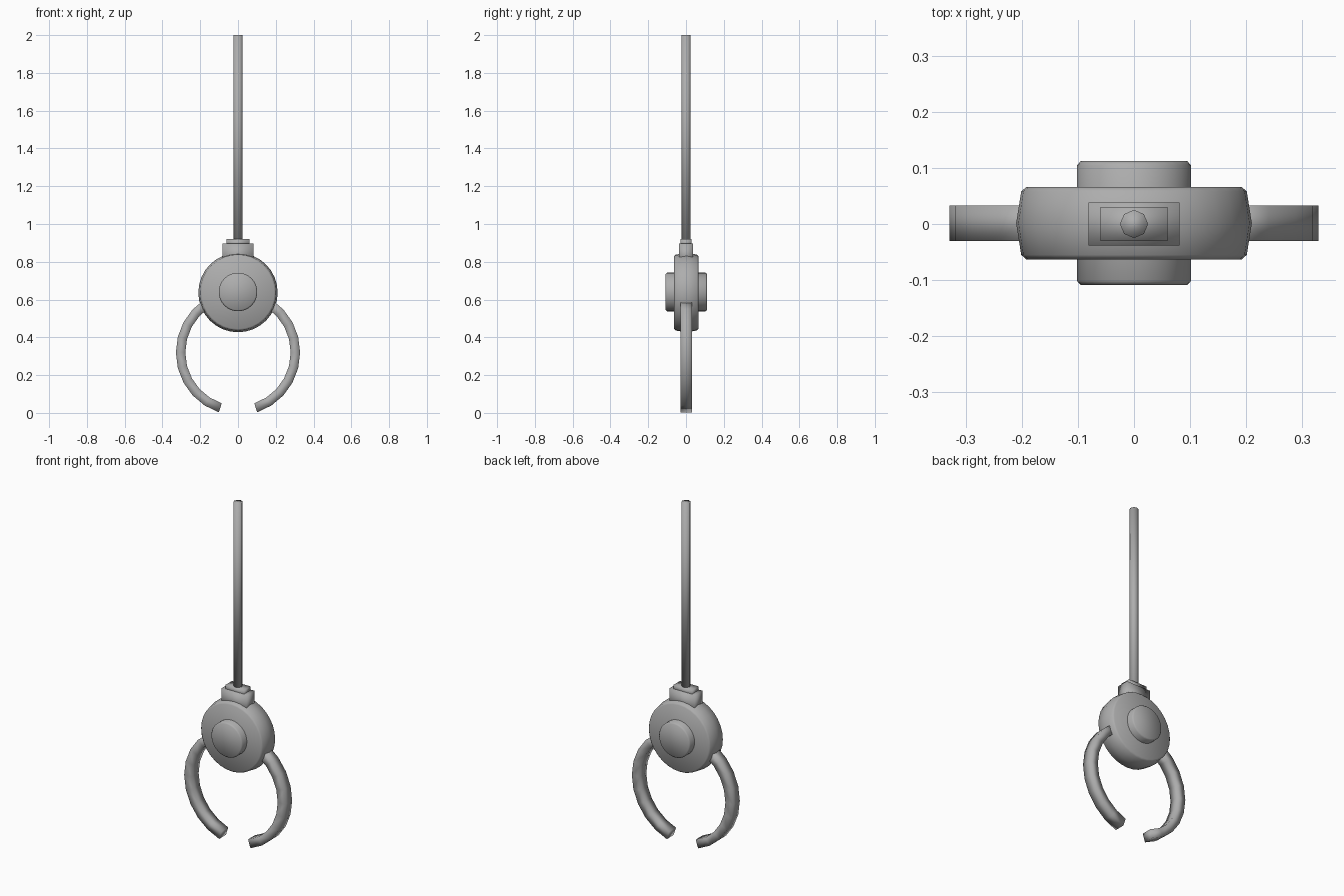
import bpy, bmesh, math

if "Cube" in bpy.data.objects:
    bpy.data.objects.remove(bpy.data.objects["Cube"])

TAU = math.tau

# Dark grey shared by every part
GREY = bpy.data.materials.new("dark_grey")
GREY.diffuse_color = (0.42, 0.42, 0.42, 1)
GREY.use_nodes = True
GREY.node_tree.nodes["Principled BSDF"].inputs["Base Color"].default_value = GREY.diffuse_color


def loft(name, rings):
    """Skin a list of point rings, cap both ends and shade fully smooth."""
    bm = bmesh.new()
    loops = [[bm.verts.new(p) for p in ring] for ring in rings]
    n = len(loops[0])
    for a, b in zip(loops, loops[1:]):
        for i in range(n):
            j = (i + 1) % n
            bm.faces.new((a[i], a[j], b[j], b[i]))
    bm.faces.new(loops[0])
    bm.faces.new(loops[-1])
    bmesh.ops.recalc_face_normals(bm, faces=bm.faces)
    for f in bm.faces:
        f.smooth = True
    mesh = bpy.data.meshes.new(name)
    bm.to_mesh(mesh)
    bm.free()
    mesh.materials.append(GREY)
    obj = bpy.data.objects.new(name, mesh)
    bpy.context.collection.objects.link(obj)
    return obj


def lathe_y(name, profile, cz, sides=32):
    """Disc around the y axis from (radius, y) pairs."""
    return loft(name, [[(r * math.cos(TAU * i / sides), y,
                         cz + r * math.sin(TAU * i / sides))
                        for i in range(sides)] for r, y in profile])


def box(name, sx, sy, z0, z1):
    return loft(name, [[(-sx, -sy, z), (sx, -sy, z), (sx, sy, z), (-sx, sy, z)]
                       for z in (z0, z1)])


def claw(name, side):
    """Curved finger with a rectangular section."""
    section = [(-0.025, -0.03), (0.025, -0.03), (0.025, 0.033), (-0.025, 0.033)]
    rings = []
    for k in range(10):
        a = math.radians(-72 + 14.4 * k)
        rings.append([(side * (0.304 + d) * math.cos(a), y,
                       0.32 + (0.308 + d) * math.sin(a)) for d, y in section])
    return loft(name, rings)


# Round housing and the hub passing through it
lathe_y("housing_disc", [(0.192, -0.063), (0.201, -0.055), (0.21, 0.0015),
                         (0.201, 0.058), (0.192, 0.066)], 0.637)
lathe_y("centre_hub", [(0.095, -0.109), (0.102, -0.101),
                       (0.102, 0.104), (0.095, 0.112)], 0.64)

# Stepped mount on top of the housing
box("mount_block", 0.081, 0.038, 0.78, 0.897)
box("mount_cap", 0.06, 0.03, 0.88, 0.92)

# Hanging rod
loft("hanging_rod", [[(0.025 * math.cos(TAU * i / 8), 0.025 * math.sin(TAU * i / 8), z)
                      for i in range(8)] for z in (0.9, 2.0)])

# Pair of claws
for label, side in (("left", -1), ("right", 1)):
    claw(label + "_claw", side)
